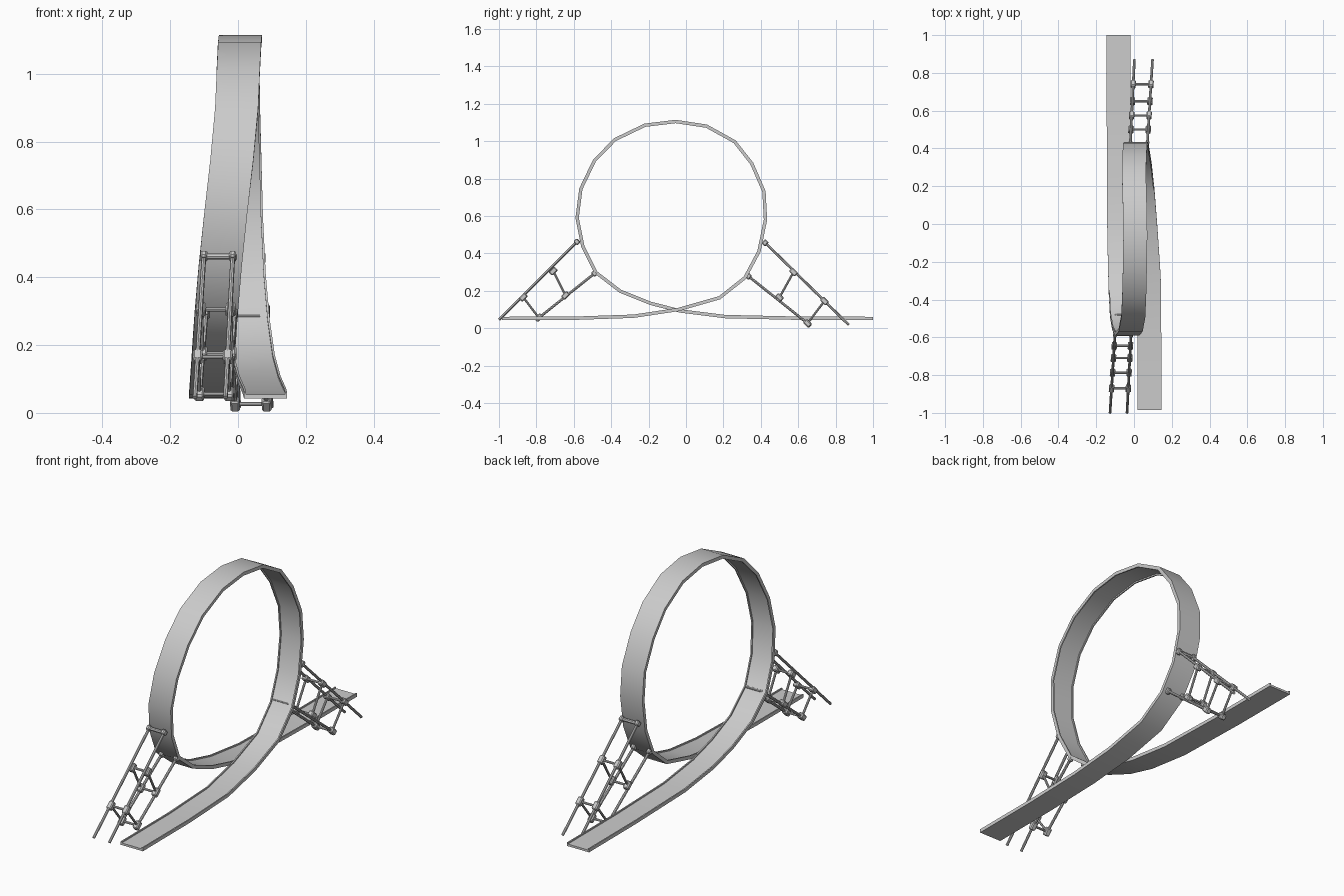
import bpy, bmesh
from mathutils import Vector

if "Cube" in bpy.data.objects:
    bpy.data.objects.remove(bpy.data.objects["Cube"])


def finish(bm, name, smooth=True):
    bmesh.ops.recalc_face_normals(bm, faces=bm.faces)
    me = bpy.data.meshes.new(name)
    bm.to_mesh(me)
    bm.free()
    ob = bpy.data.objects.new(name, me)
    bpy.context.collection.objects.link(ob)
    if smooth:
        bpy.ops.object.select_all(action='DESELECT')
        ob.select_set(True)
        bpy.context.view_layer.objects.active = ob
        bpy.ops.object.shade_smooth_by_angle(angle=0.65)
    return ob


# Track centre line: x, y, z
path = [Vector(p) for p in (
    (.081, -.985, .052), (.081, -.60, .053), (.078, -.28, .064), (.062, -.04, .10),
    (.045, .18, .163), (.03, .315, .27), (.018, .39, .41), (.010, .425, .58),
    (.006, .417, .73), (.002, .352, .88), (0, .26, .997), (.004, .11, 1.08),
    (.007, -.055, 1.105), (.005, -.22, 1.085), (.001, -.38, 1.008), (-.004, -.49, .895),
    (-.018, -.562, .745), (-.036, -.582, .59), (-.052, -.552, .438), (-.064, -.482, .298),
    (-.071, -.352, .198), (-.075, -.19, .133), (-.078, -.03, .092), (-.08, .21, .062),
    (-.081, .61, .053), (-.081, 1.0, .052))]

# Shallow channel section with side lips: offset in x, offset towards loop inside
W, L = .0635, .057
section = [(-W, -.009), (W, -.009), (W, .009), (L, .009),
           (L, .002), (-L, .002), (-L, .009), (-W, .009)]

bm = bmesh.new()
rings = []
for i, p in enumerate(path):
    t = path[min(i + 1, len(path) - 1)] - path[max(i - 1, 0)]
    n = Vector((0, -t.z, t.y)).normalized()
    rings.append([bm.verts.new(p + Vector((a, 0, 0)) + n * b) for a, b in section])
for r, s in zip(rings, rings[1:]):
    for k in range(8):
        bm.faces.new((r[k], r[(k + 1) % 8], s[(k + 1) % 8], s[k]))
bm.faces.new(rings[0])
bm.faces.new(rings[-1])
finish(bm, "loop_track")


def rod(bm, a, b, r, sides=8):
    a, b = Vector(a), Vector(b)
    d = b - a
    m = d.to_track_quat('Z', 'Y').to_matrix().to_4x4()
    m.translation = (a + b) / 2
    bmesh.ops.create_cone(bm, cap_ends=True, segments=sides, radius1=r, radius2=r,
                          depth=d.length, matrix=m)


def block(bm, c, d, size):
    m = d.to_track_quat('Z', 'X').to_matrix().to_4x4()
    m.translation = c
    vs = bmesh.ops.create_cube(bm, size=1)['verts']
    bmesh.ops.scale(bm, vec=size, verts=vs)
    bmesh.ops.transform(bm, matrix=m, verts=vs)
    es = {e for v in vs for e in v.link_edges}
    bmesh.ops.bevel(bm, geom=list(es), offset=.005, segments=1, affect='EDGES')


def support(name, upper, lower, x_top, x_low, braces):
    """upper/lower: (y, z) ends of the sloping legs; braces: joint (y, z) pairs."""
    rods, joints = bmesh.new(), bmesh.new()

    def x_at(y, side):
        f = (y - upper[0][0]) / (upper[1][0] - upper[0][0])
        return x_top[side] + (x_low[side] - x_top[side]) * f

    def pt(yz, side):
        return Vector((x_at(yz[0], side), *yz))

    for side in (0, 1):
        for leg in (upper, lower):
            rod(rods, pt(leg[0], side), pt(leg[1], side), .007)
            d = pt(leg[1], side) - pt(leg[0], side)
            block(joints, pt(leg[0], side) + d.normalized() * .012, d, (.03, .02, .026))
        d = pt(upper[1], side) - pt(upper[0], side)
        for a, b in braces:
            rod(rods, pt(a, side), pt(b, side), .006)
            for j in (a, b):
                block(joints, pt(j, side), d, (.028, .028, .042))
    # cross bars between the two sides
    for j in [q for pair in braces for q in pair] + [lower[0]]:
        rod(rods, pt(j, 0), pt(j, 1), .006)
    # saddle plate against the track
    a, b = pt(upper[0], 0), pt(upper[0], 1)
    off = (pt(upper[1], 0) - a).normalized() * .012
    rod(rods, a + off, b + off, .009)
    finish(rods, name + "_rods")
    finish(joints, name + "_joints", False)


support("front_support", ((-.575, .47), (-1.0, .045)), ((-.48, .30), (-.80, .045)),
        (-.10, -.015), (-.127, -.037),
        [((-.71, .305), (-.645, .175)), ((-.87, .165), (-.787, .056))])
support("back_support", ((.415, .465), (.87, .018)), ((.325, .285), (.66, .018)),
        (-.02, .07), (.002, .098),
        [((.575, .30), (.50, .165)), ((.74, .145), (.65, .026))])
